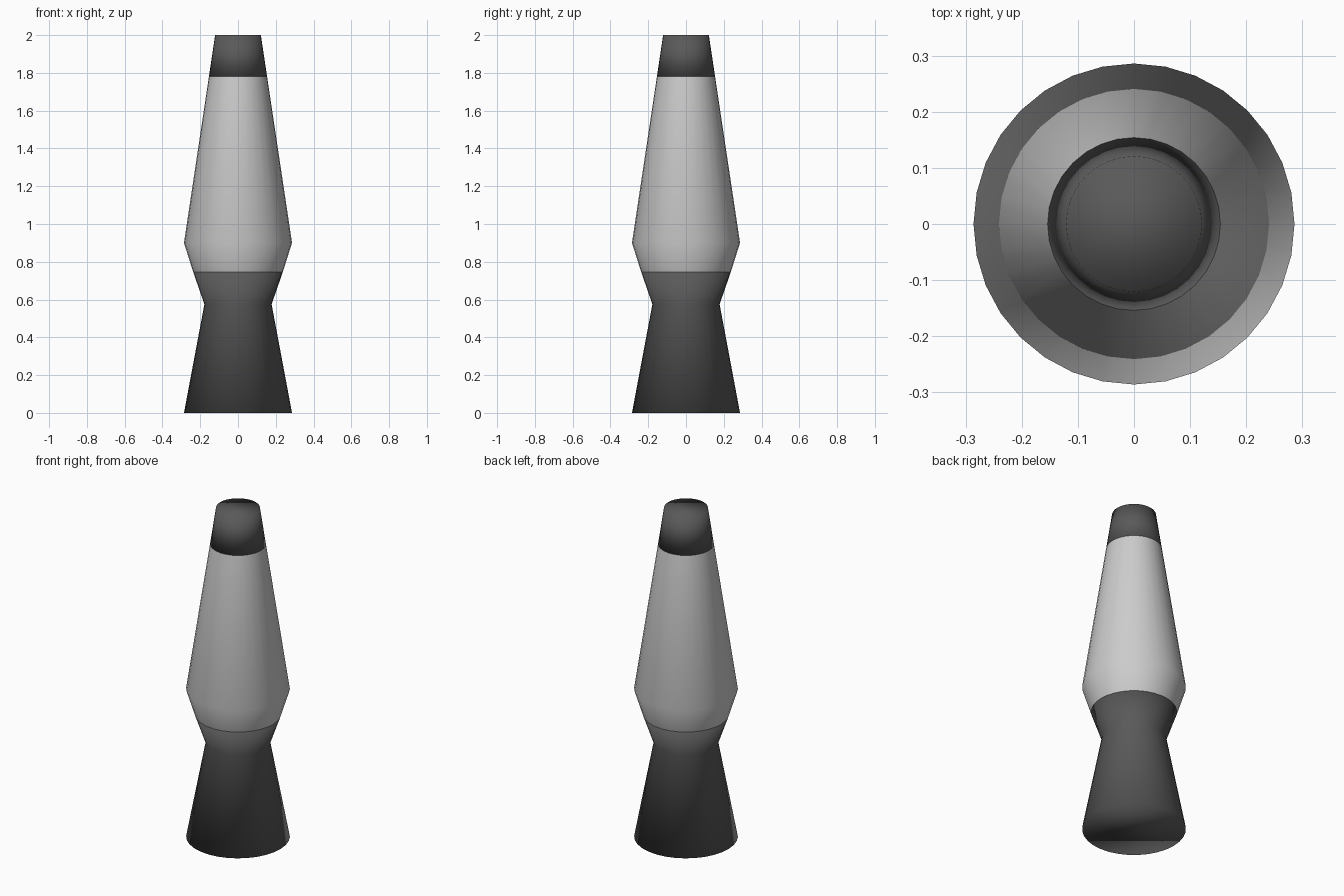
import bpy, bmesh
from math import cos, sin, tau

if "Cube" in bpy.data.objects:
    bpy.data.objects.remove(bpy.data.objects["Cube"])

SIDES = 32


def material(name, color):
    m = bpy.data.materials.new(name)
    m.diffuse_color = color
    m.use_nodes = True
    m.node_tree.nodes["Principled BSDF"].inputs["Base Color"].default_value = m.diffuse_color
    return m


def lathe(name, profile, mat, capped):
    """Revolve (radius, height) points around z, smooth shaded."""
    bm = bmesh.new()
    rings = [[bm.verts.new((r * cos(tau * i / SIDES), r * sin(tau * i / SIDES), z))
              for i in range(SIDES)] for r, z in profile]
    for low, high in zip(rings, rings[1:]):
        for i in range(SIDES):
            j = (i + 1) % SIDES
            bm.faces.new((low[i], low[j], high[j], high[i]))
    if capped:
        bm.faces.new(rings[0][::-1])
        bm.faces.new(rings[-1])
    for f in bm.faces:
        f.smooth = True
    mesh = bpy.data.meshes.new(name)
    bm.to_mesh(mesh)
    bm.free()
    mesh.materials.append(mat)
    obj = bpy.data.objects.new(name, mesh)
    bpy.context.collection.objects.link(obj)
    return obj


dark = material("dark_metal", (0.1, 0.1, 0.1, 1.0))
clear = material("clear_glass", (0.8, 0.8, 0.8, 0.5))

# Hourglass base with flared collar
lathe("base", [(0.286, 0), (0.178, 0.575), (0.237, 0.745)], dark, True)
# Tapered see-through vessel resting in the collar
lathe("glass_vessel", [(0.237, 0.745), (0.286, 0.9), (0.154, 1.78)], clear, False)
# Top cap continuing the taper
lathe("top_cap", [(0.154, 1.78), (0.121, 2.0)], dark, True)
